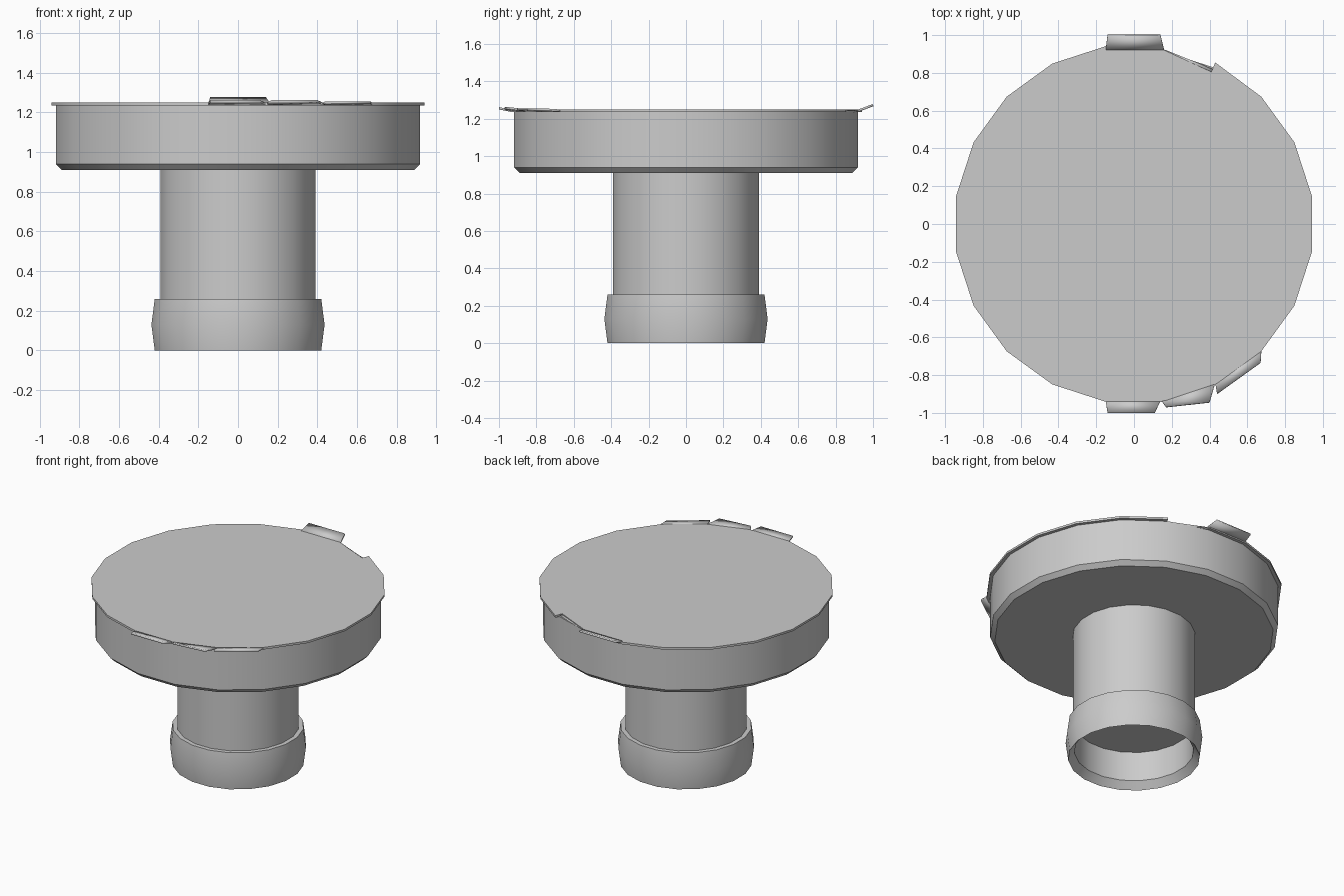
import bpy, bmesh, math

if "Cube" in bpy.data.objects:
    bpy.data.objects.remove(bpy.data.objects["Cube"])

SIDES = 20
PHASE = math.radians(9)


def ring_point(r, i):
    a = PHASE + i * math.tau / SIDES
    return r * math.cos(a), r * math.sin(a)


def finish(name, bm, angle=30):
    bmesh.ops.recalc_face_normals(bm, faces=bm.faces)
    mesh = bpy.data.meshes.new(name)
    bm.to_mesh(mesh)
    bm.free()
    ob = bpy.data.objects.new(name, mesh)
    bpy.context.collection.objects.link(ob)
    bpy.ops.object.select_all(action='DESELECT')
    ob.select_set(True)
    bpy.context.view_layer.objects.active = ob
    bpy.ops.object.shade_smooth_by_angle(angle=math.radians(angle))
    return ob


def lathe(name, profile, closed=False, caps=(True, True)):
    """Revolve (radius, z) points into a 20-sided shell."""
    bm = bmesh.new()
    rings = [[bm.verts.new((*ring_point(r, i), z)) for i in range(SIDES)]
             for r, z in profile]
    pairs = list(zip(rings, rings[1:]))
    if closed:
        pairs.append((rings[-1], rings[0]))
    for a, b in pairs:
        for i in range(SIDES):
            j = (i + 1) % SIDES
            bm.faces.new((a[i], a[j], b[j], b[i]))
    if caps[0] and not closed:
        bm.faces.new(rings[0])
    if caps[1] and not closed:
        bm.faces.new(rings[-1])
    return finish(name, bm)


def tab(name, points):
    """Thin bent flap, given base edge then tip edge."""
    bm = bmesh.new()
    bm.faces.new([bm.verts.new(p) for p in points])
    ob = finish(name, bm)
    mod = ob.modifiers.new("thickness", 'SOLIDIFY')
    mod.thickness = 0.012
    mod.offset = 0


# shallow drum with chamfered bottom
lathe("drum", [(0.90, 0.91), (0.93, 0.94), (0.93, 1.238)])

# neck column, closed at its lower end
lathe("neck", [(0.395, 0.26), (0.395, 0.915)])

# bulged collar, hollow from below
lathe("collar", [(0.425, 0), (0.442, 0.13), (0.425, 0.26), (0.385, 0.26),
                 (0.385, 0.05)], closed=True)

# lid sheet with one dented corner at the back right
outline = [ring_point(0.953, i) for i in range(SIDES)]
outline[3:5] = [(0.43, 0.855), (0.41, 0.805), (0.16, 0.92), (0.149, 0.94)]
bm = bmesh.new()
face = bm.faces.new([bm.verts.new((x, y, 1.235)) for x, y in outline])
ext = bmesh.ops.extrude_face_region(bm, geom=[face], use_keep_orig=True)
top = [v for v in ext["geom"] if isinstance(v, bmesh.types.BMVert)]
bmesh.ops.translate(bm, verts=top, vec=(0, 0, 0.015))
finish("lid", bm)

# bent flaps around the lid edge
Z = 1.243
tab("back_tab", [(-0.15, 0.92, Z), (0.16, 0.92, Z),
                 (0.14, 1.0, 1.273), (-0.14, 1.0, 1.273)])
tab("back_dent_flap", [(0.16, 0.92, Z), (0.41, 0.805, Z),
                       (0.42, 0.815, 1.236), (0.24, 0.887, 1.236)])
tab("front_tab", [(-0.15, -0.935, Z), (0.14, -0.935, Z),
                  (0.11, -1.0, 1.256), (-0.14, -1.0, 1.256)])
tab("front_middle_tab", [(0.145, -0.935, Z), (0.43, -0.84, Z),
                         (0.40, -0.945, 1.256), (0.17, -0.97, 1.256)])
tab("front_right_tab", [(0.43, -0.84, Z), (0.675, -0.66, Z),
                        (0.67, -0.735, 1.248), (0.44, -0.90, 1.25)])
